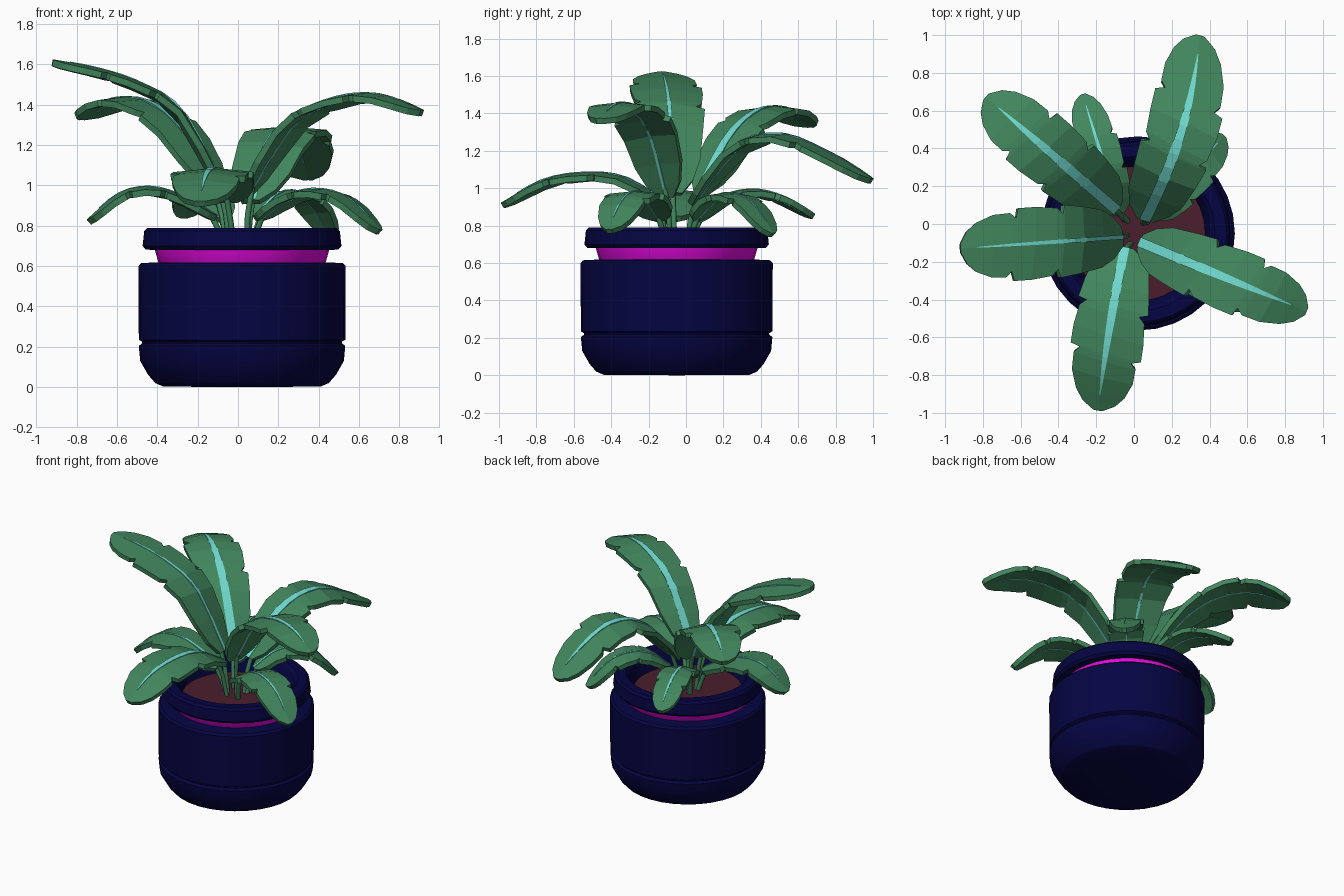
import bpy, bmesh, math
from mathutils import Vector

cube = bpy.data.objects.get("Cube")
if cube:
    bpy.data.objects.remove(cube, do_unlink=True)


def material(name, r, g, b):
    m = bpy.data.materials.new(name)
    m.use_nodes = True
    m.diffuse_color = (r, g, b, 1)
    m.node_tree.nodes["Principled BSDF"].inputs["Base Color"].default_value = (r, g, b, 1)
    return m


GREEN = material("leaf green", .054, .24, .11)
TEAL = material("rib teal", .165, .71, .63)
NAVY = material("pot navy", .0015, .0015, .056)
MAGENTA = material("band magenta", .85, .003, .82)
SOIL = material("soil brown", .07, .013, .026)

CENTRE = Vector((.02, -.05, 0))


def new_object(name, verts, faces, mat):
    mesh = bpy.data.meshes.new(name)
    mesh.from_pydata(verts, [], faces)
    bm = bmesh.new()
    bm.from_mesh(mesh)
    bmesh.ops.recalc_face_normals(bm, faces=bm.faces)
    bm.to_mesh(mesh)
    bm.free()
    mesh.materials.append(mat)
    obj = bpy.data.objects.new(name, mesh)
    bpy.context.collection.objects.link(obj)
    return obj


def lathe(name, profile, mat, sides=32):
    """Turn a (radius, height) profile; a zero radius end closes with a cap."""
    verts, faces, rings = [], [], []
    for r, z in profile:
        if r == 0:
            rings.append([len(verts)] * sides)
            verts.append(CENTRE + Vector((0, 0, z)))
            continue
        rings.append(list(range(len(verts), len(verts) + sides)))
        for i in range(sides):
            a = math.tau * i / sides
            verts.append(CENTRE + Vector((r * math.cos(a), r * math.sin(a), z)))
    for low, high in zip(rings, rings[1:]):
        for i in range(sides):
            j = (i + 1) % sides
            faces.append(list(dict.fromkeys((low[i], low[j], high[j], high[i]))))
    obj = new_object(name, verts, faces, mat)
    bpy.ops.object.select_all(action="DESELECT")
    obj.select_set(True)
    bpy.context.view_layer.objects.active = obj
    bpy.ops.object.shade_smooth_by_angle(angle=math.radians(25))
    return obj


# Pot: body with a groove, recessed band, overhanging rim and soil
lathe("pot_body", [(0, 0), (.39, .003), (.43, .02), (.465, .06), (.505, .13), (.512, .205),
                   (.495, .217), (.495, .225), (.512, .235), (.514, .6), (.5, .615), (.4, .62)], NAVY)
lathe("pot_band", [(.4, .6), (.415, .62), (.435, .69), (.4, .7)], MAGENTA)
lathe("pot_rim", [(.42, .68), (.478, .682), (.493, .7), (.485, .775), (.47, .79),
                  (.41, .79), (.39, .77), (.35, .65)], NAVY)
lathe("soil", [(0, .675), (.37, .67)], SOIL)


def spline(values, t):
    """Smooth interpolation through evenly spaced values."""
    n = len(values) - 1
    i = min(int(t * n), n - 1)
    f = t * n - i
    p1, p2 = values[i], values[i + 1]
    p0 = values[i - 1] if i else 2 * p1 - p2
    p3 = values[i + 2] if i + 2 <= n else 2 * p2 - p1
    return p1 + f / 2 * (p2 - p0 + f * (2 * p0 - 5 * p1 + 4 * p2 - p3
                                        + f * (3 * (p1 - p2) + p3 - p0)))


# Leaf outline: (position along the leaf, share of full width), with torn notches
OUTLINE = [(0, .25), (.05, .58), (.12, .8), (.24, .92), (.36, 1), (.375, .76), (.41, .93),
           (.54, 1), (.65, 1), (.665, .73), (.7, .88), (.8, .86), (.9, .68), (.96, .45), (1, .12)]


def make_leaf(name, start, tip, heights, width, rib, bow=0):
    start, tip = Vector(start), Vector(tip)
    along = tip - start
    side = Vector((-along.y, along.x, 0)).normalized()

    def frame(t):
        def at(s):
            p = start + along * s + side.xy * bow * math.sin(math.pi * s)
            return Vector((p.x, p.y, spline(heights, s)))
        a, b = max(t - .02, 0), min(t + .02, 1)
        normal = (at(b) - at(a)).cross(side).normalized()
        return at(t), normal if normal.z > 0 else -normal

    # Blade, with the edges a little lower than the middle
    verts, faces = [], []
    for t, share in OUTLINE:
        w = width * share
        for s in (-1, 0, 1):
            edge_t = t + s * .03 * math.sin(math.pi * t)
            p, n = frame(edge_t)
            verts.append(p + side * s * w - n * abs(s) * w * .1)
    for k in range(len(OUTLINE) - 1):
        for c in (0, 1):
            a = k * 3 + c
            faces.append((a, a + 1, a + 4, a + 3))
    blade = new_object(name, verts, faces, GREEN)
    solid = blade.modifiers.new("thickness", "SOLIDIFY")
    solid.thickness = .032
    solid.offset = 0

    # Rib, wide on top and narrow below, tapering to the tip
    verts, faces, steps = [], [], 12
    for k in range(steps + 1):
        t = .9 * k / steps
        p, n = frame(t)
        w = rib * (.8 + t) * (1 - k / steps) ** .9 + .002
        verts += [p + side * w * s + n * h
                  for s, h in ((-1, .019), (1, .019), (.3, -.02), (-.3, -.02))]
    for k in range(steps):
        for c in range(4):
            a, b = k * 4 + c, k * 4 + (c + 1) % 4
            faces.append((a, b, b + 4, a + 4))
    faces += [(0, 1, 2, 3), tuple(range(steps * 4, steps * 4 + 4))]
    new_object(name + "_rib", verts, faces, TEAL)

    # Stem from the soil to the leaf base
    curve = bpy.data.curves.new(name + "_stem", "CURVE")
    curve.dimensions = "3D"
    curve.bevel_depth = .015
    curve.bevel_resolution = 1
    curve.use_fill_caps = True
    line = curve.splines.new("POLY")
    top = frame(.04)[0]
    foot = CENTRE.lerp(top, .45)
    foot.z = .65
    middle = foot.lerp(top, .55) - Vector((along.x, along.y, 0)) * .015
    line.points.add(2)
    for point, p in zip(line.points, (foot, middle, top)):
        point.co = (*p, 1)
    curve.materials.append(GREEN)
    bpy.context.collection.objects.link(bpy.data.objects.new(name + "_stem", curve))


# Large upper leaves
make_leaf("back_leaf", (.06, .03), (.35, .99), (.92, 1.21, 1.28, 1.19, 1.04), .19, .034, -.05)
make_leaf("back_right_leaf", (-.1, .08), (-.78, .67), (.98, 1.26, 1.4, 1.42, 1.34), .18, .032)
make_leaf("right_leaf", (-.07, -.07), (-.92, -.13), (.97, 1.36, 1.5, 1.57, 1.61), .19, .012)
make_leaf("front_leaf", (-.05, -.13), (-.19, -.98), (.93, 1.05, 1.07, 1.03, .91), .19, .028, -.01)
make_leaf("left_leaf", (.04, -.1), (.91, -.46), (.96, 1.3, 1.42, 1.44, 1.36), .17, .03)

# Small lower leaves
make_leaf("small_back_leaf", (-.08, .06), (-.27, .68), (.83, .95, .98, .94, .85), .11, .012)
make_leaf("small_back_left_leaf", (.1, .05), (.47, .46), (.84, .94, .96, .9, .75), .12, .01)
make_leaf("small_left_leaf", (.1, -.14), (.7, -.41), (.84, .94, .97, .92, .77), .14, .01)
make_leaf("small_right_leaf", (-.11, -.07), (-.74, -.1), (.84, .93, .98, .95, .82), .16, .01)
